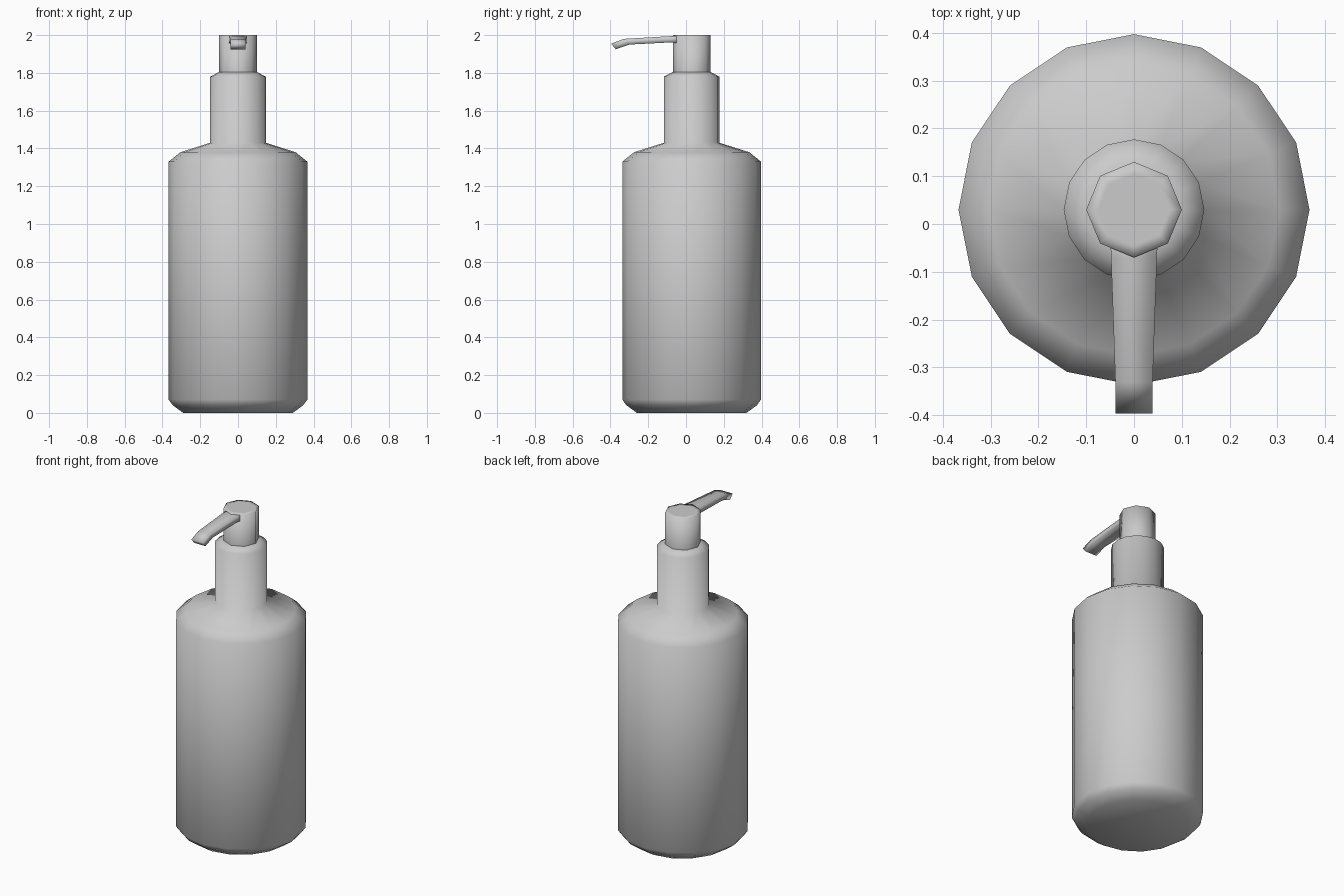
import bpy, bmesh
from math import cos, sin, tau

cube = bpy.data.objects.get("Cube")
if cube:
    bpy.data.objects.remove(cube)

AXIS_Y = 0.03  # bottle axis, offset back to balance the spout

grey = bpy.data.materials.new("plain grey")
grey.use_nodes = True
colour = (0.6, 0.6, 0.6, 1)
grey.diffuse_color = colour
grey.node_tree.nodes["Principled BSDF"].inputs["Base Color"].default_value = colour


def skin(name, rings, cap_start=True, cap_end=True):
    """Bridge equal-sized rings of points into one smooth part."""
    bm = bmesh.new()
    loops = [[bm.verts.new(p) for p in ring] for ring in rings]
    n = len(loops[0])
    for a, b in zip(loops, loops[1:]):
        for i in range(n):
            j = (i + 1) % n
            bm.faces.new((a[i], a[j], b[j], b[i]))
    if cap_start:
        bm.faces.new(loops[0][::-1])
    if cap_end:
        bm.faces.new(loops[-1])
    bmesh.ops.recalc_face_normals(bm, faces=bm.faces)
    for f in bm.faces:
        f.smooth = True
    mesh = bpy.data.meshes.new(name)
    bm.to_mesh(mesh)
    bm.free()
    mesh.materials.append(grey)
    obj = bpy.data.objects.new(name, mesh)
    bpy.context.collection.objects.link(obj)
    return obj


def turned(name, profile, sides, **caps):
    """Revolve (radius, height) pairs around the bottle axis."""
    rings = [[(r * sin(tau * i / sides), AXIS_Y - r * cos(tau * i / sides), z)
              for i in range(sides)] for r, z in profile]
    return skin(name, rings, **caps)


# Bottle with rounded foot and sloping shoulder, running into the collar
turned("bottle", [(0.29, 0), (0.345, 0.04), (0.367, 0.07), (0.367, 1.33),
                  (0.305, 1.38), (0.147, 1.43), (0.147, 1.78), (0.1, 1.805)], 16)

# Pump head with a flat press pad
turned("pump_head", [(0.1, 1.79), (0.1, 2.0), (0.075, 2.0)], 8, cap_start=False)

# Spout: half width, then y and z of the upper and lower edge at each section
sections = [(0.05, -0.02, 1.997, -0.02, 1.95),
            (0.048, -0.07, 1.995, -0.07, 1.962),
            (0.039, -0.33, 1.98, -0.3, 1.95),
            (0.039, -0.396, 1.955, -0.372, 1.925)]
skin("spout", [[(-w, yt, zt), (w, yt, zt), (w, yb, zb), (-w, yb, zb)]
               for w, yt, zt, yb, zb in sections])
